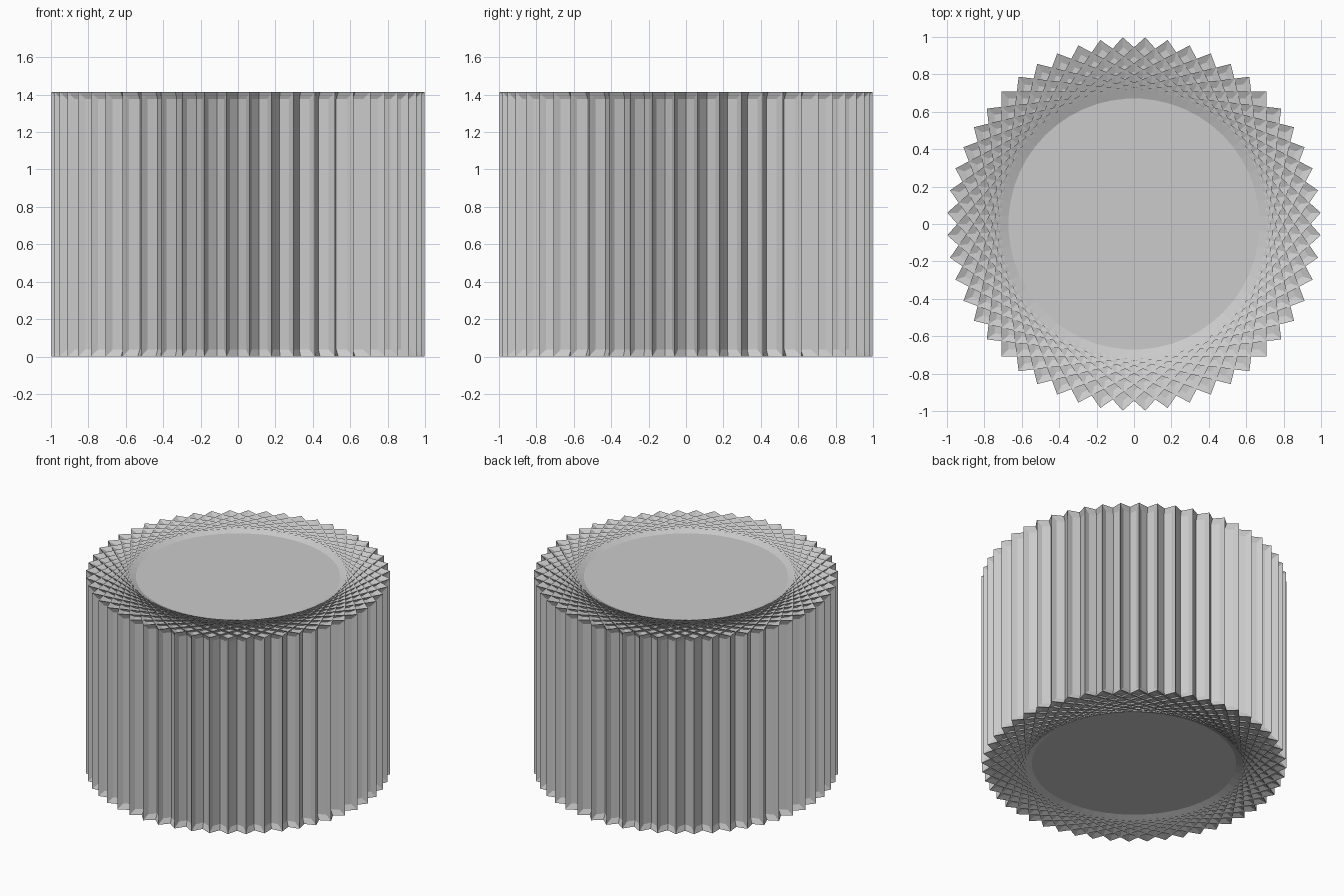
import bpy, bmesh, math
from mathutils import Matrix

if "Cube" in bpy.data.objects:
    bpy.data.objects.remove(bpy.data.objects["Cube"])

COUNT = 13                 # turned cubes, giving 52 corner ridges
SIDE = math.sqrt(2)        # cube corners sit at radius 1
RIM, DEPTH = 0.037, 0.015  # sloped rim around each sunken face


def panelled_cube_mesh():
    bm = bmesh.new()
    bmesh.ops.create_cube(bm, size=SIDE)
    bmesh.ops.inset_individual(bm, faces=bm.faces[:], thickness=RIM,
                               depth=-DEPTH, use_even_offset=True)
    bmesh.ops.translate(bm, verts=bm.verts, vec=(0, 0, SIDE / 2))
    mesh = bpy.data.meshes.new("panelled_cube")
    bm.to_mesh(mesh)
    bm.free()
    return mesh


# Cubes sharing one mesh, fanned around the vertical axis
mesh = panelled_cube_mesh()
for i in range(COUNT):
    cube = bpy.data.objects.new(f"turned_cube_{i + 1}", mesh)
    cube.matrix_world = Matrix.Rotation(math.radians(90 * i / COUNT), 4, 'Z')
    bpy.context.collection.objects.link(cube)
